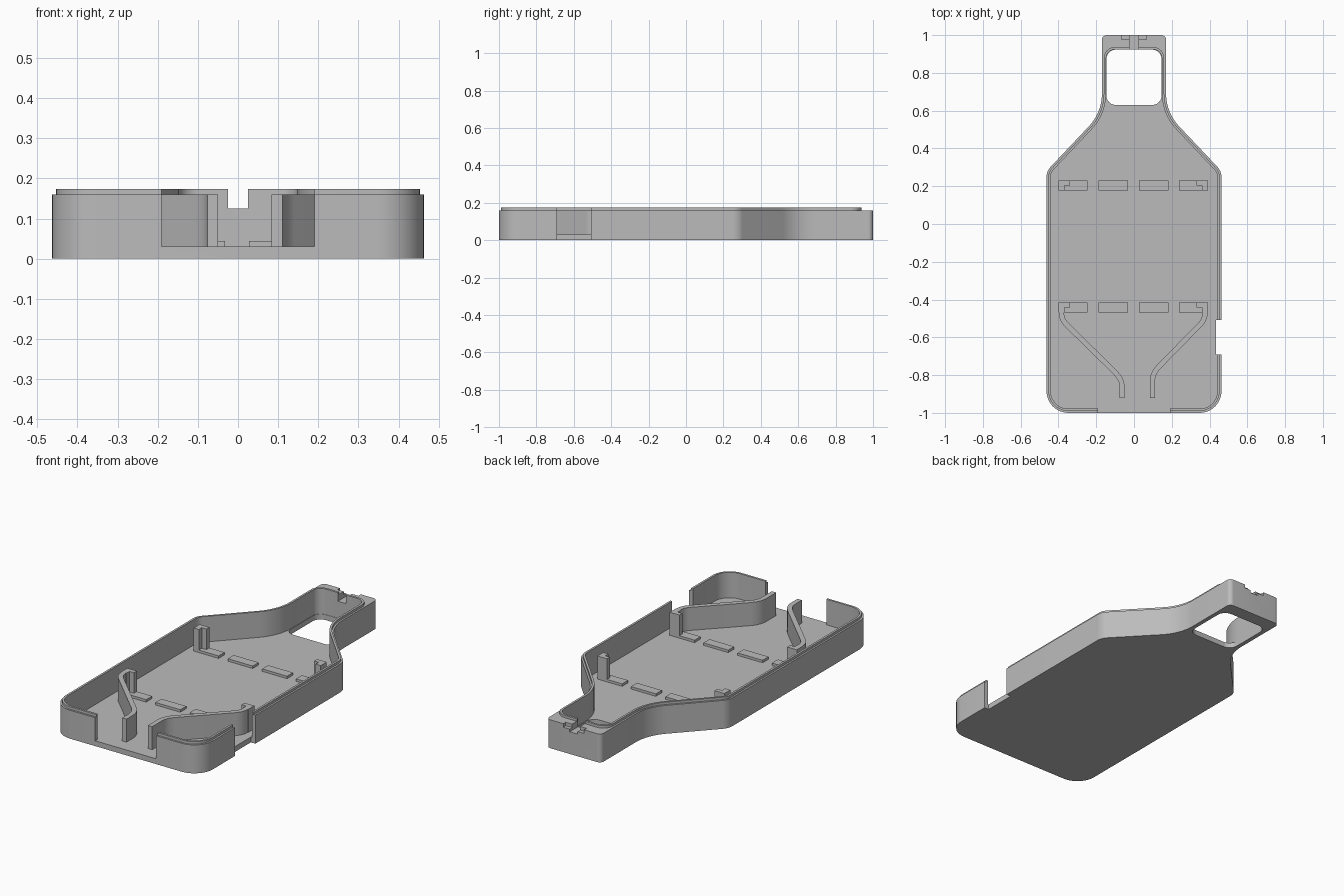
import bpy, bmesh, math
from mathutils import Vector

if "Cube" in bpy.data.objects:
    bpy.data.objects.remove(bpy.data.objects["Cube"])

grey = bpy.data.materials.new("light_grey")
grey.diffuse_color = (0.5, 0.5, 0.5, 1)
grey.use_nodes = True
grey.node_tree.nodes["Principled BSDF"].inputs["Base Color"].default_value = grey.diffuse_color


def prism(name, pts, z0, z1):
    """Extrude a closed plan outline between two heights."""
    bm = bmesh.new()
    face = bm.faces.new([bm.verts.new((x, y, z0)) for x, y in pts])
    up = bmesh.ops.extrude_face_region(bm, geom=[face])["geom"]
    bmesh.ops.translate(bm, vec=(0, 0, z1 - z0),
                        verts=[g for g in up if isinstance(g, bmesh.types.BMVert)])
    bmesh.ops.recalc_face_normals(bm, faces=bm.faces)
    me = bpy.data.meshes.new(name)
    bm.to_mesh(me)
    bm.free()
    me.materials.append(grey)
    ob = bpy.data.objects.new(name, me)
    bpy.context.collection.objects.link(ob)
    return ob


def box(name, x0, x1, y0, y1, z0, z1):
    return prism(name, [(x0, y0), (x1, y0), (x1, y1), (x0, y1)], z0, z1)


def rounded(corners, n=10):
    """Fillet every (x, y, radius) corner of a closed outline."""
    out = []
    for i, (x, y, r) in enumerate(corners):
        p = Vector((x, y))
        a = (Vector(corners[i - 1][:2]) - p).normalized()
        b = (Vector(corners[(i + 1) % len(corners)][:2]) - p).normalized()
        half = a.angle(b) / 2
        c = p + (a + b).normalized() * (r / math.sin(half))
        s = p + a * (r / math.tan(half)) - c
        e = p + b * (r / math.tan(half)) - c
        sweep = s.angle_signed(e)
        for k in range(n + 1):
            t = -sweep * k / n
            out.append((c.x + s.x * math.cos(t) - s.y * math.sin(t),
                        c.y + s.x * math.sin(t) + s.y * math.cos(t)))
    return out


def bottle(d, top, top_r):
    """Tray outline moved inward by d."""
    m = d * math.tan(math.radians(21))
    right = [(0.463 - d, -1 + d, 0.115 - d), (0.463 - d, 0.28 - m, 0.08 - d),
             (0.17 - d, 0.59 - m, 0.25 + d), (0.17 - d, top, top_r)]
    return rounded(right + [(-x, y, r) for x, y, r in reversed(right)])


def combine(target, tool, op):
    mod = target.modifiers.new(op, "BOOLEAN")
    mod.object, mod.operation, mod.solver = tool, op, "EXACT"
    bpy.context.view_layer.objects.active = target
    bpy.ops.object.modifier_apply(modifier=mod.name)
    bpy.data.objects.remove(tool)


def smooth(ob):
    bpy.ops.object.select_all(action="DESELECT")
    ob.select_set(True)
    bpy.context.view_layer.objects.active = ob
    bpy.ops.object.shade_smooth_by_angle(angle=math.radians(30))


# Tray: outer shell with raised inner lip, hollowed out
tray = prism("tray", bottle(0, 1.0, 0.025), 0, 0.16)
combine(tray, prism("lip", bottle(0.01, 0.937, 0.06), 0.1, 0.174), "UNION")
combine(tray, prism("cavity", bottle(0.022, 0.925, 0.05), 0.03, 0.3), "DIFFERENCE")

# Neck hole, front opening, side notch, and the stepped slot in the head
hole = [(-0.146, 0.63, 0.05), (0.146, 0.63, 0.05), (0.146, 0.923, 0.05), (-0.146, 0.923, 0.05)]
combine(tray, prism("neck_hole", rounded(hole), -0.1, 0.1), "DIFFERENCE")
for cut in [(-0.19, 0.19, -1.1, -0.95, 0.03, 0.3),
            (0.435, 0.6, -0.69, -0.507, -0.1, 0.3),
            (-0.025, 0.025, 0.88, 1.1, 0.125, 0.3),
            (-0.065, 0.065, 0.978, 1.1, 0.14, 0.3)]:
    combine(tray, box("cutter", *cut), "DIFFERENCE")
smooth(tray)

# Two rows of support pads, with L-shaped posts at the ends
for row, y in (("back", 0.177), ("front", -0.468)):
    for i, x in enumerate((-0.4, -0.187, 0.027, 0.237)):
        box(f"{row}_pad_{i + 1}", x, x + 0.155, y, y + 0.053, 0.025, 0.044)
    for side, x, s in (("left", -0.4, 1), ("right", 0.392, -1)):
        plan = [(0, 0), (0.032, 0), (0.032, 0.027), (0.06, 0.027), (0.06, 0.053), (0, 0.053)]
        prism(f"{row}_{side}_post", [(x + s * u, y + v) for u, v in plan], 0.025, 0.16)


def rail(name, path, w=0.027):
    """Thin upright wall following a path."""
    path = [Vector(p) for p in path]
    left, right = [], []
    for i, p in enumerate(path):
        a = (p - path[i - 1]).normalized() if i else None
        b = (path[i + 1] - p).normalized() if i < len(path) - 1 else a
        a = a or b
        t = (a + b).normalized()
        n = Vector((-t.y, t.x)) * (w / 2 / t.dot(b))
        left.append(p + n)
        right.append(p - n)
    smooth(prism(name, left + right[::-1], 0.025, 0.16))


# Guide rails funnelling towards the front opening
rail("left_guide_rail", [(-0.385, -0.466), (-0.382, -0.49), (-0.375, -0.51), (-0.362, -0.528),
                         (-0.098, -0.787), (-0.078, -0.812), (-0.067, -0.835),
                         (-0.063, -0.86), (-0.063, -0.922)])
rail("right_guide_rail", [(0.377, -0.466), (0.374, -0.49), (0.367, -0.51), (0.354, -0.528),
                          (0.13, -0.757), (0.112, -0.78), (0.101, -0.805),
                          (0.097, -0.83), (0.097, -0.922)])
